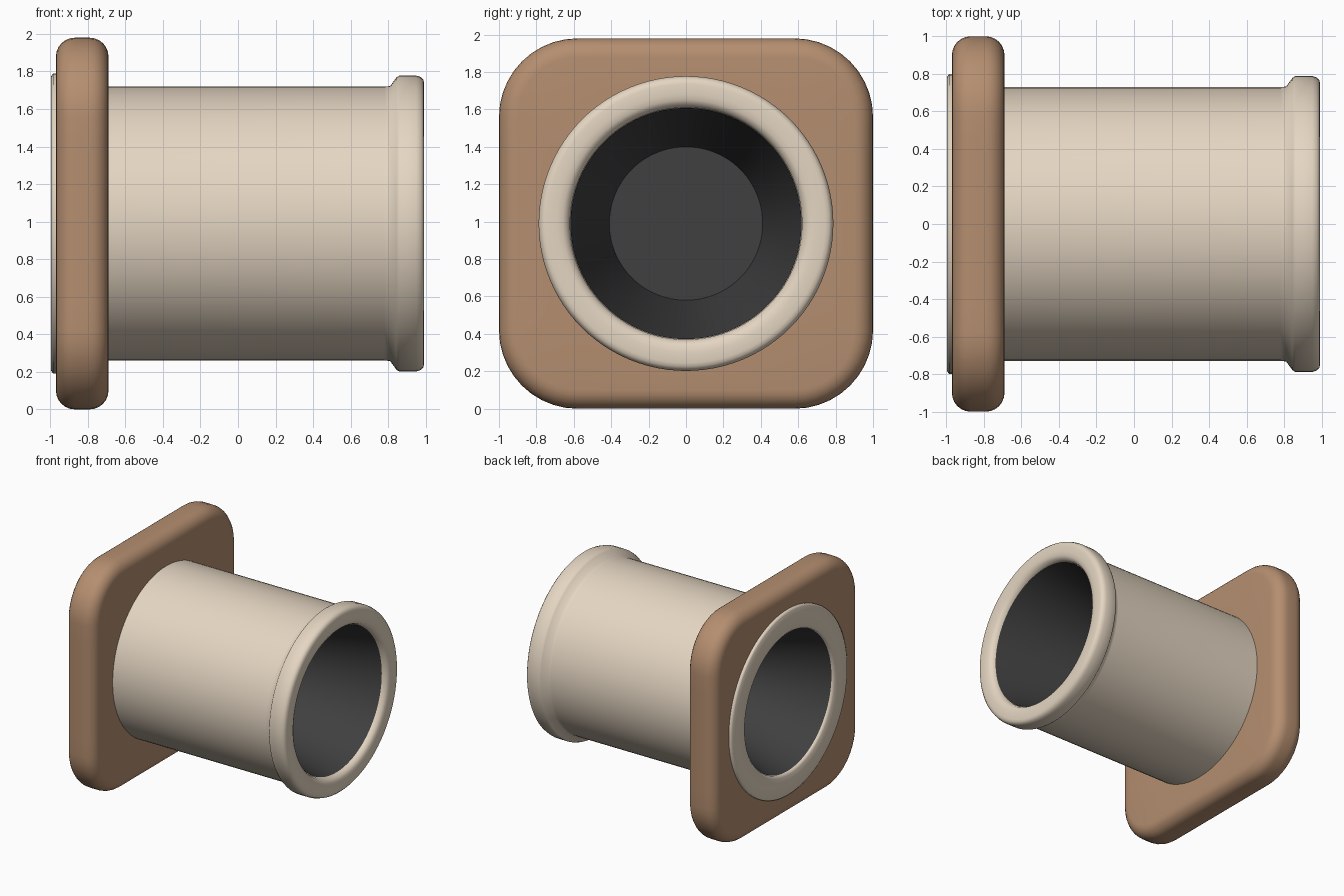
import bpy, bmesh, math

if "Cube" in bpy.data.objects:
    bpy.data.objects.remove(bpy.data.objects["Cube"], do_unlink=True)

CENTRE_Z = 0.99
TAU = math.tau


def material(name, rgb):
    m = bpy.data.materials.new(name)
    m.use_nodes = True
    m.diffuse_color = (*rgb, 1)
    m.node_tree.nodes["Principled BSDF"].inputs["Base Color"].default_value = (*rgb, 1)
    return m


cream = material("cream", (0.78, 0.67, 0.54))
brown = material("brown", (0.46, 0.272, 0.162))
charcoal = material("charcoal", (0.05, 0.05, 0.05))


def loft(name, rings, mat, cyclic=False, cap=False, flip=False):
    """Skin a list of equal-length rings of (x, y, z) points."""
    bm = bmesh.new()
    loops = [[bm.verts.new(p) for p in ring] for ring in rings]
    pairs = list(zip(loops, loops[1:]))
    if cyclic:
        pairs.append((loops[-1], loops[0]))
    for a, b in pairs:
        for i in range(len(a)):
            j = (i + 1) % len(a)
            bm.faces.new((a[i], a[j], b[j], b[i]))
    if cap:
        bm.faces.new(loops[-1])
    bmesh.ops.recalc_face_normals(bm, faces=bm.faces)
    if flip:
        bmesh.ops.reverse_faces(bm, faces=bm.faces)
    mesh = bpy.data.meshes.new(name)
    bm.to_mesh(mesh)
    bm.free()
    mesh.materials.append(mat)
    ob = bpy.data.objects.new(name, mesh)
    ob.location.z = CENTRE_Z
    bpy.context.collection.objects.link(ob)
    bpy.ops.object.select_all(action="DESELECT")
    ob.select_set(True)
    bpy.context.view_layer.objects.active = ob
    bpy.ops.object.shade_smooth_by_angle(angle=math.radians(58))


def lathe(name, profile, mat, **kw):
    """Revolve (x, radius) points about the x axis."""
    n = 96
    rings = [[(x, r * math.cos(TAU * i / n), r * math.sin(TAU * i / n))
              for i in range(n)] for x, r in profile]
    loft(name, rings, mat, **kw)


# Outer sleeve with flared front lip and rounded rims
lathe("sleeve", [
    (-0.98, 0.60), (-0.995, 0.62), (-0.995, 0.785), (-0.985, 0.80), (-0.93, 0.80),
    (-0.90, 0.73), (0.78, 0.73), (0.81, 0.732), (0.845, 0.78), (0.86, 0.788),
    (0.95, 0.788), (0.975, 0.78), (0.988, 0.765), (0.992, 0.745), (0.992, 0.69),
    (0.988, 0.66), (0.975, 0.635), (0.94, 0.62), (0.85, 0.62), (0.80, 0.66),
    (-0.85, 0.66), (-0.93, 0.60)], cream, cyclic=True)

# Dark bore: two tapering cups, each ending in a flat floor, facing the openings
lathe("front_bore", [(0.945, 0.618), (0.65, 0.55), (0.0, 0.41)],
      charcoal, cap=True, flip=True)
lathe("back_bore", [(-0.975, 0.598), (-0.80, 0.55), (-0.36, 0.41)],
      charcoal, cap=True, flip=True)


def rounded_rect(x, inset):
    """Rounded rectangle outline in the yz plane, with points along its sides."""
    r, arc, side = 0.42, 10, 8
    pts = []
    for q in range(4):
        sy = 1 if q in (0, 3) else -1
        sz = 1 if q in (0, 1) else -1
        for k in range(arc + 1):
            a = (q + k / arc) * TAU / 4
            pts.append((x, sy * (1 - r) + (r - inset) * math.cos(a),
                        sz * (CENTRE_Z - r) + (r - inset) * math.sin(a)))
    out = []
    for i, p in enumerate(pts):
        out.append(p)
        if i % (arc + 1) == arc:
            q = pts[(i + 1) % len(pts)]
            out += [tuple(u + (v - u) * k / side for u, v in zip(p, q))
                    for k in range(1, side)]
    return out


def round_hole(x, radius):
    return [(x, radius * y / math.hypot(y, z), radius * z / math.hypot(y, z))
            for _, y, z in rounded_rect(x, 0)]


# Square mounting plate with pillowed edges and a round hole for the sleeve
back, front, bevel, steps = -0.97, -0.69, 0.10, 6
rings = [round_hole(back, 0.70)]
for edge, sign in ((back, 1), (front, -1)):
    curve = []
    for k in range(steps + 1):
        t = k / steps * TAU / 4
        curve.append(rounded_rect(edge + sign * bevel * (1 - math.cos(t)),
                                  bevel * (1 - math.sin(t))))
    rings += curve if sign > 0 else curve[::-1]
rings.append(round_hole(front, 0.70))
loft("mounting_plate", rings, brown, cyclic=True)
